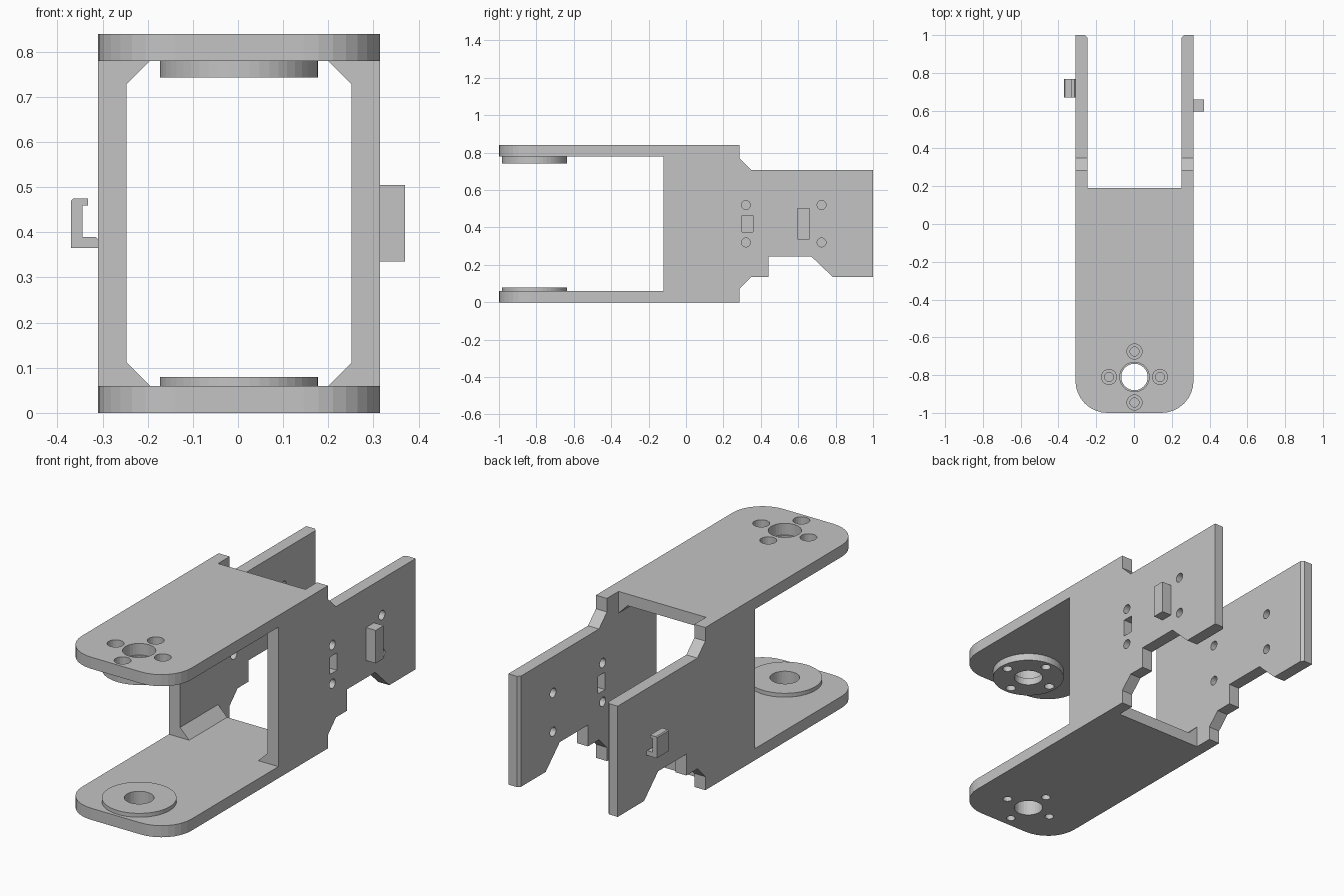
import bpy, bmesh
from math import sin, cos, pi

cube = bpy.data.objects.get("Cube")
if cube:
    bpy.data.objects.remove(cube, do_unlink=True)

grey = bpy.data.materials.new("plain grey")
grey.use_nodes = True
grey.diffuse_color = (0.55, 0.55, 0.55, 1)
grey.node_tree.nodes["Principled BSDF"].inputs["Base Color"].default_value = grey.diffuse_color

# Main dimensions
X0, X1, THICK = -0.31, 0.315, 0.063       # outer faces and thickness of the side walls
MID = (X0 + X1) / 2
IN0, IN1 = X0 + THICK, X1 - THICK
TOP, PLATE = 0.84, 0.06
WALL_FRONT, PLATE_BACK = -0.12, 0.19
PIVOT_Y = -0.81

PLACE = {"x": lambda a, b, h: (h, a, b),
         "y": lambda a, b, h: (a, h, b),
         "z": lambda a, b, h: (a, b, h)}


def prism(name, outline, axis, lo, hi):
    """Extrude a 2D outline along an axis."""
    bm = bmesh.new()
    face = bm.faces.new([bm.verts.new(PLACE[axis](a, b, lo)) for a, b in outline])
    new = bmesh.ops.extrude_face_region(bm, geom=[face])["geom"]
    shift = PLACE[axis](0, 0, hi - lo)
    bmesh.ops.translate(bm, vec=shift, verts=[v for v in new if isinstance(v, bmesh.types.BMVert)])
    bmesh.ops.recalc_face_normals(bm, faces=bm.faces)
    mesh = bpy.data.meshes.new(name)
    bm.to_mesh(mesh)
    bm.free()
    mesh.materials.append(grey)
    obj = bpy.data.objects.new(name, mesh)
    bpy.context.collection.objects.link(obj)
    return obj


def arc(a, b, r, start=0.0, sweep=2 * pi, steps=32, closed=True):
    count = steps if closed else steps + 1
    return [(a + r * cos(start + sweep * i / steps), b + r * sin(start + sweep * i / steps))
            for i in range(count)]


def rect(a0, a1, b0, b1):
    return [(a0, b0), (a1, b0), (a1, b1), (a0, b1)]


def drill(obj, outlines, axis, lo, hi):
    """Cut every outline out of the object and remove the cutters."""
    cutters = [prism("cutter", o, axis, lo, hi) for o in outlines]
    for c in cutters:
        c.hide_render = True
        mod = obj.modifiers.new("hole", "BOOLEAN")
        mod.operation, mod.solver, mod.object = "DIFFERENCE", "EXACT", c
    bpy.context.view_layer.update()
    result = bpy.data.meshes.new_from_object(obj.evaluated_get(bpy.context.evaluated_depsgraph_get()))
    obj.modifiers.clear()
    obj.data = result
    for c in cutters:
        bpy.data.objects.remove(c, do_unlink=True)


def bolt_ring(r):
    return [arc(MID + 0.135 * cos(k * pi / 2), PIVOT_Y + 0.135 * sin(k * pi / 2), r, steps=20)
            for k in range(4)]


# Horizontal arms: rounded at the front, narrowed between the walls at the back
R = 0.17
arm = (arc(X0 + R, -1 + R, R, pi, pi / 2, 8, False)
       + arc(X1 - R, -1 + R, R, 1.5 * pi, pi / 2, 8, False)
       + [(X1, WALL_FRONT), (IN1, WALL_FRONT), (IN1, PLATE_BACK),
          (IN0, PLATE_BACK), (IN0, WALL_FRONT), (X0, WALL_FRONT)])
lower_arm = prism("lower_arm", arm, "z", 0, PLATE)
upper_arm = prism("upper_arm", arm, "z", TOP - PLATE, TOP)
drill(lower_arm, [arc(MID, PIVOT_Y, 0.07)] + bolt_ring(0.022), "z", -0.1, 0.2)
drill(upper_arm, [arc(MID, PIVOT_Y, 0.078)] + bolt_ring(0.04), "z", 0.7, 0.9)

# Round bosses on the inner faces of the arms
lower_boss = prism("lower_boss", arc(MID, PIVOT_Y, 0.175, steps=48), "z", PLATE, 0.08)
upper_boss = prism("upper_boss", arc(MID, PIVOT_Y, 0.175, steps=48), "z", 0.743, TOP - PLATE)
drill(lower_boss, [arc(MID, PIVOT_Y, 0.07)], "z", 0, 0.2)
drill(upper_boss, [arc(MID, PIVOT_Y, 0.07)] + bolt_ring(0.024), "z", 0.7, 0.9)

# Side walls, with the inner rear edge chamfered
wall = [(WALL_FRONT, 0), (0.285, 0), (0.285, 0.07), (0.35, 0.135), (0.44, 0.135),
        (0.44, 0.245), (0.67, 0.245), (0.785, 0.135), (1, 0.135), (1, 0.707),
        (0.35, 0.707), (0.285, 0.77), (0.285, TOP), (WALL_FRONT, TOP)]


def side_wall(name, lo, hi, inner):
    obj = prism(name, wall, "x", lo, hi)
    bm = bmesh.new()
    bm.from_mesh(obj.data)
    edge = [e for e in bm.edges
            if all(abs(v.co.y - 1) < 1e-4 and abs(v.co.x - inner) < 1e-4 for v in e.verts)]
    bmesh.ops.bevel(bm, geom=edge, offset=0.014, segments=1, affect="EDGES")
    bm.to_mesh(obj.data)
    bm.free()
    return obj


screw_holes = [arc(y, z, 0.024, steps=20) for y in (0.32, 0.725) for z in (0.32, 0.52)]
left_wall = side_wall("left_wall", IN1, X1, IN1)
right_wall = side_wall("right_wall", X0, IN0, IN0)
drill(left_wall, screw_holes + [rect(0.3, 0.358, 0.375, 0.465)], "x", 0.2, 0.4)
drill(right_wall, screw_holes, "x", X0 + 0.02, -0.2)     # blind holes

# Corner gussets between walls and arms
G = 0.052
for side, x, dx in (("left", IN1, -G), ("right", IN0, G)):
    for level, z, dz in (("lower", PLATE, G), ("upper", TOP - PLATE, -G)):
        prism(f"{level}_{side}_gusset", [(x, z), (x + dx, z), (x, z + dz)],
              "y", WALL_FRONT, PLATE_BACK)

# Tab on the left wall and cable hook on the right wall
prism("side_tab", rect(0.595, 0.66, 0.335, 0.505), "x", X1, 0.37)
hook = [(X0, 0.365), (X0, 0.385), (-0.315, 0.39), (-0.345, 0.39), (-0.345, 0.46),
        (-0.332, 0.46), (-0.332, 0.475), (-0.365, 0.475), (-0.37, 0.47), (-0.37, 0.365)]
prism("cable_hook", hook, "y", 0.67, 0.767)
